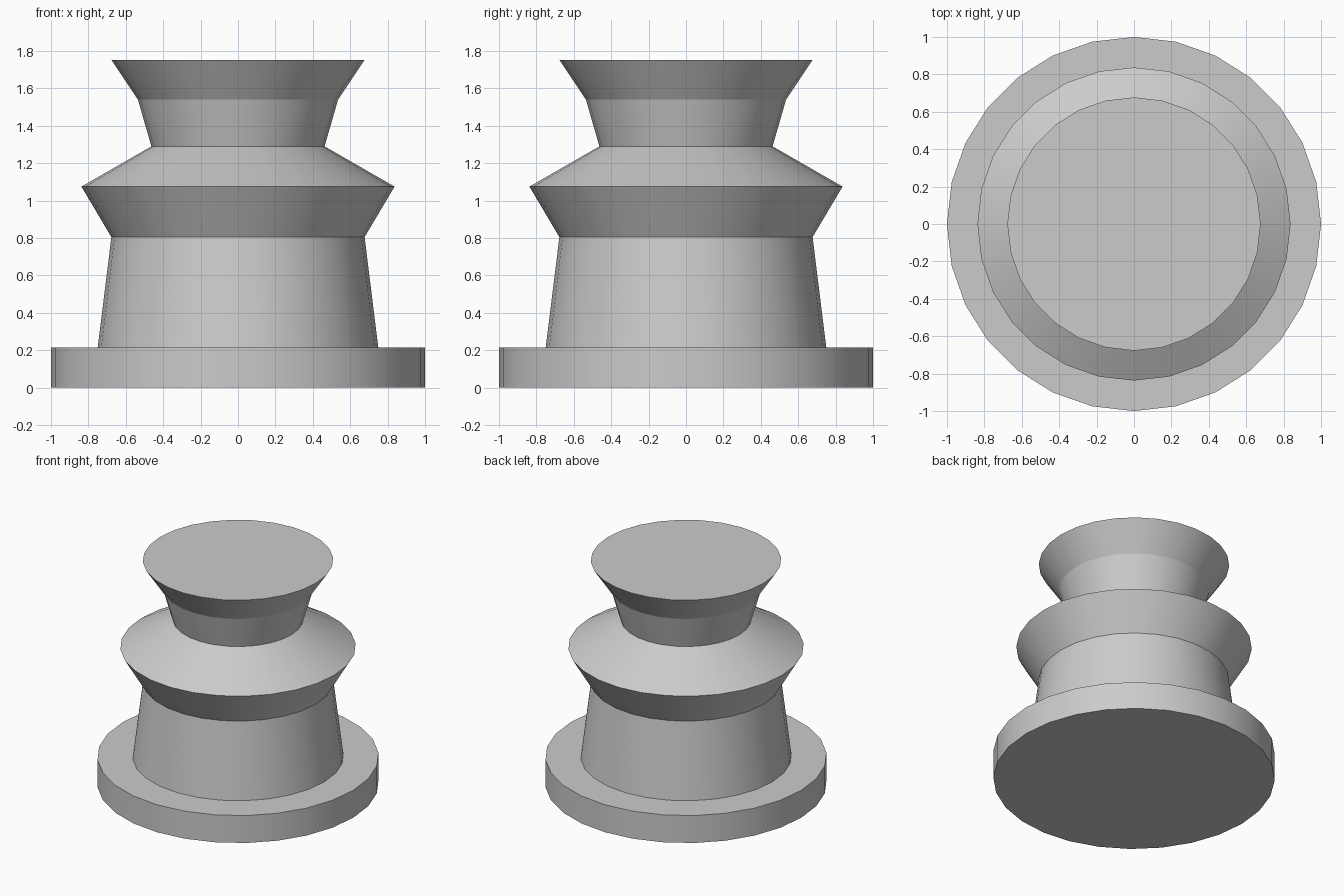
import bpy, bmesh, math

if "Cube" in bpy.data.objects:
    bpy.data.objects.remove(bpy.data.objects["Cube"])

SIDES = 28

grey = bpy.data.materials.new("plain grey")
grey.diffuse_color = (0.6, 0.6, 0.6, 1)
grey.use_nodes = True
grey.node_tree.nodes["Principled BSDF"].inputs["Base Color"].default_value = grey.diffuse_color


def lathe(name, profile):
    """Closed turned solid from (radius, height) pairs, bottom to top."""
    bm = bmesh.new()
    rings = []
    for r, z in profile:
        rings.append([bm.verts.new((r * math.cos(2 * math.pi * i / SIDES),
                                    r * math.sin(2 * math.pi * i / SIDES), z))
                      for i in range(SIDES)])
    for low, high in zip(rings, rings[1:]):
        for i in range(SIDES):
            j = (i + 1) % SIDES
            bm.faces.new((low[i], low[j], high[j], high[i]))
    bm.faces.new(rings[0][::-1])
    bm.faces.new(rings[-1])
    mesh = bpy.data.meshes.new(name)
    bm.to_mesh(mesh)
    bm.free()
    mesh.materials.append(grey)
    obj = bpy.data.objects.new(name, mesh)
    bpy.context.collection.objects.link(obj)
    # Smooth around the turning, crisp between the profile steps
    bpy.ops.object.select_all(action='DESELECT')
    obj.select_set(True)
    bpy.context.view_layer.objects.active = obj
    bpy.ops.object.shade_smooth_by_angle(angle=math.radians(15))
    return obj


# One continuous turned body: base disc, tapered drum, collar, neck, flared top
lathe("turned_pedestal", [
    (1.0, 0.0), (1.0, 0.215),
    (0.75, 0.215), (0.677, 0.805),
    (0.837, 1.075), (0.463, 1.29),
    (0.535, 1.54), (0.677, 1.753),
])
